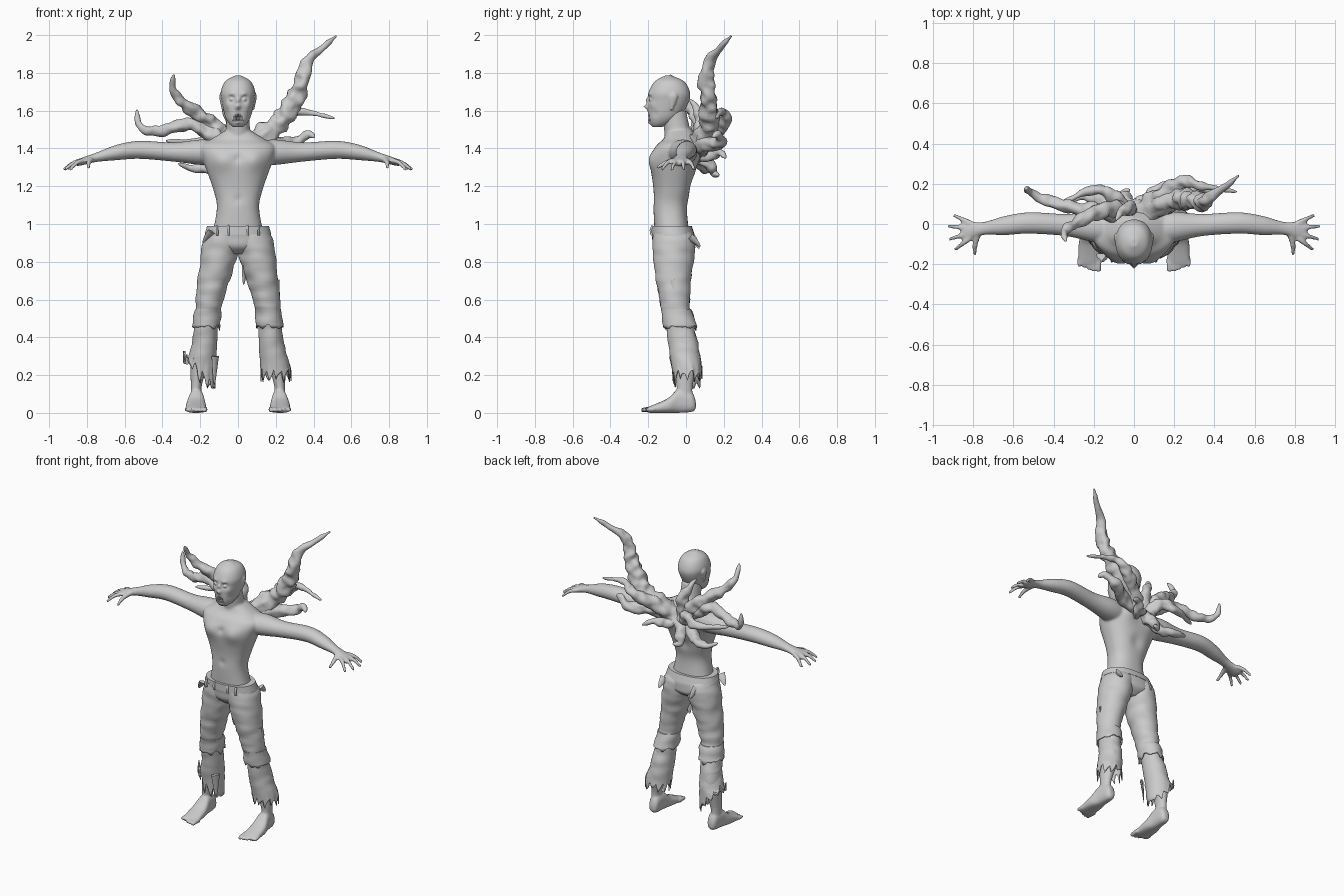
import bpy, bmesh, math
from mathutils import Vector, noise

if "Cube" in bpy.data.objects:
    bpy.data.objects.remove(bpy.data.objects["Cube"])

GREY = bpy.data.materials.new("stone_grey")
GREY.diffuse_color = (0.6, 0.6, 0.6, 1)
GREY.use_nodes = True
GREY.node_tree.nodes["Principled BSDF"].inputs["Base Color"].default_value = GREY.diffuse_color


def spline(rows, k):
    """Catmull-Rom through rows of equal length."""
    out = []
    for i in range(len(rows) - 1):
        quad = [rows[max(0, min(len(rows) - 1, i + j))] for j in (-1, 0, 1, 2)]
        for s in range(k):
            t = s / k
            out.append([0.5 * (2*b + (c-a)*t + (2*a-5*b+4*c-d)*t*t + (3*b-a-3*c+d)*t**3)
                        for a, b, c, d in zip(*quad)])
    return out + [list(rows[-1])]


def skin_rings(bm, rings, cap_end=True):
    loops = [[bm.verts.new(p) for p in r] for r in rings]
    n = len(loops[0])
    for a, b in zip(loops, loops[1:]):
        for i in range(n):
            bm.faces.new((a[i], a[(i+1) % n], b[(i+1) % n], b[i]))
    bm.faces.new(loops[0][::-1])
    if cap_end:
        bm.faces.new(loops[-1])
    return loops


def loft(bm, axis, rows, side=1, n=32, k=8, e=1.0, cap_end=True):
    """Rows: position, min/max on the other two axes (or half width, min/max)."""
    u, v = [i for i in range(3) if i != axis]
    rings = []
    for row in spline(rows, k):
        pos, u0, u1, v0, v1 = row if len(row) == 5 else (row[0], -row[1], *row[1:])
        ring = []
        for i in range(n):
            t = 2 * math.pi * i / n
            c, s = math.cos(t), math.sin(t)
            p = [0, 0, 0]
            p[axis] = pos
            p[u] = (u0+u1)/2 + (u1-u0)/2 * math.copysign(abs(c)**e, c)
            p[v] = (v0+v1)/2 + (v1-v0)/2 * math.copysign(abs(s)**e, s)
            p[0] *= side
            ring.append(p)
        rings.append(ring)
    return skin_rings(bm, rings, cap_end)


def tube(bm, pts, radius, tip=.2, bend=1.0, n=12, k=6, knots=0.0, flat=1.0, side=1):
    """Tube through points, tapering by rule from radius to radius * tip."""
    P = [Vector((p[0]*side, p[1], p[2])) for p in spline(pts, k)]
    ref, rings = None, []
    for i, p in enumerate(P):
        d = (P[min(i+1, len(P)-1)] - P[max(i-1, 0)]).normalized()
        ref = d.orthogonal() if ref is None else ref - d * ref.dot(d)
        ref.normalize()
        w = d.cross(ref)
        r = radius * (tip + (1 - tip) * (1 - i / (len(P) - 1)) ** bend)
        ring = []
        for j in range(n):
            t = 2 * math.pi * j / n
            q = (ref * math.cos(t) + w * math.sin(t) * flat) * r
            ring.append(p + q * (1 + knots * noise.noise((p + q) * 22)))
        rings.append(ring)
    skin_rings(bm, rings)


def push(bm, centre, r, off):
    """Sculpt a soft dent or bump, mirrored in x."""
    for s in ((1, -1) if centre[0] else (1,)):
        c = Vector((centre[0]*s, centre[1], centre[2]))
        for v in bm.verts:
            d = (v.co - c).length / r
            if d < 2.5:
                v.co.y += off * math.exp(-d * d * 1.5)


def finish(name, bm, voxel=0, thick=0):
    bmesh.ops.recalc_face_normals(bm, faces=bm.faces)
    me = bpy.data.meshes.new(name)
    bm.to_mesh(me)
    bm.free()
    me.materials.append(GREY)
    ob = bpy.data.objects.new(name, me)
    bpy.context.collection.objects.link(ob)
    for o in bpy.context.selected_objects:
        o.select_set(False)
    bpy.context.view_layer.objects.active = ob
    ob.select_set(True)
    if voxel:
        m = ob.modifiers.new("blend", 'REMESH')
        m.mode, m.voxel_size, m.use_smooth_shade = 'VOXEL', voxel, True
        m = ob.modifiers.new("soften", 'SMOOTH')
        m.factor, m.iterations = 0.5, 3
        return
    if thick:
        m = ob.modifiers.new("cloth", 'SOLIDIFY')
        m.thickness, m.offset = thick, -1
    bpy.ops.object.shade_smooth_by_angle(angle=math.radians(60))


# Torso with chest, ribs and back muscles
bm = bmesh.new()
loft(bm, 2, [(.93, .14, -.165, .02), (1.08, .112, -.172, .005), (1.18, .13, -.172, .025),
             (1.33, .182, -.187, .062), (1.41, .2, -.16, .07), (1.45, .14, -.12, .058),
             (1.5, .06, -.1, .03)], n=64, e=.85)
push(bm, (.09, -.19, 1.34), .07, -.02)
push(bm, (0, -.19, 1.35), .025, .012)
push(bm, (0, -.18, 1.13), .025, .008)
push(bm, (0, .05, 1.2), .05, -.015)
push(bm, (.1, .06, 1.36), .07, .02)
# Neck
loft(bm, 2, [(1.42, .085, -.11, .05), (1.49, .065, -.115, .025), (1.6, .06, -.13, 0)])
for s in (1, -1):
    # Arms
    loft(bm, 0, [(.1, -.1, .05, 1.31, 1.44), (.2, -.09, .06, 1.313, 1.447), (.34, -.06, .05, 1.33, 1.432),
                 (.52, -.048, .058, 1.345, 1.44), (.64, -.055, .04, 1.338, 1.42), (.75, -.055, .01, 1.328, 1.378),
                 (.84, -.085, .015, 1.308, 1.346), (.862, -.07, .005, 1.31, 1.333)], s)
    # Fingers fan out from the palm, plus thumb
    for i in range(4):
        y0, a, reach = .005 - .025 * i, .45 - .37 * i, (.09, .11, .108, .095)[i]
        path = [(.815 + reach * f * math.cos(a), y0 + reach * f * math.sin(a), 1.337 - .05 * f * f)
                for f in (0, .5, 1)]
        tube(bm, path, .015, .55, side=s)
    tube(bm, [(.775, -.045, 1.343), (.79, -.105, 1.325), (.79, -.155, 1.297)], .018, .45, side=s)
    # Shins
    loft(bm, 2, [(.05, .187, .25, -.05, .042), (.14, .192, .25, -.05, .035), (.32, .145, .25, -.07, .068),
                 (.5, .13, .22, -.09, .02)], s)
    # Feet and toes
    loft(bm, 1, [(.052, .2, .235, .02, .06), (.03, .186, .25, .005, .11), (-.04, .18, .26, 0, .125),
                 (-.1, .17, .275, 0, .075), (-.2, .165, .278, 0, .032)], s, e=.8)
    for i in range(5):
        x, r = .176 + i * .024, .016 - i * .0012
        tube(bm, [(x, -.17, .018), (x, -.205, .018), (x, -.238 + i*i*.0025, .014)], r, .6, .5, side=s)
finish("body", bm, voxel=.0075)

# Head with sculpted face
bm = bmesh.new()
loft(bm, 2, [(1.513, .026, -.178, -.13), (1.535, .05, -.192, -.075), (1.575, .07, -.2, -.025),
             (1.65, .086, -.202, .016), (1.7, .091, -.197, .02), (1.755, .068, -.165, -.01),
             (1.785, .018, -.112, -.075)], n=80, k=10, e=.93)
push(bm, (.034, -.195, 1.662), .02, .022)    # eye sockets
push(bm, (.035, -.195, 1.688), .016, -.008)  # brows
push(bm, (0, -.2, 1.655), .015, -.014)       # nose bridge
push(bm, (0, -.21, 1.62), .016, -.034)       # nose tip
push(bm, (.052, -.17, 1.63), .022, -.008)    # cheekbones
push(bm, (.055, -.16, 1.585), .022, .008)    # hollow cheeks
push(bm, (0, -.2, 1.562), .015, .045)        # open mouth
push(bm, (0, -.195, 1.54), .014, -.012)      # chin
for s in (1, -1):
    # Eyeballs and ears
    loft(bm, 2, [(1.648, .03, .038, -.188, -.18), (1.659, .022, .046, -.198, -.175),
                 (1.67, .03, .038, -.188, -.18)], s, n=12)
    loft(bm, 2, [(1.605, .076, .086, -.085, -.07), (1.67, .08, .099, -.09, -.045),
                 (1.695, .084, .094, -.08, -.055)], s, n=12)
finish("head", bm, voxel=.005)

# Teeth
bm = bmesh.new()
for i in range(-3, 4):
    y = -.196 + abs(i) * .002
    for z, h in ((1.578, -.015), (1.545, .013)):
        tube(bm, [(i*.008, y, z), (i*.008, y - .003, z + h)], .005, .4, n=6, k=2)
finish("teeth", bm)


def tentacle(name, radius, *pts):
    """Knotted limb rooted on the spine, thinning to a point."""
    bm = bmesh.new()
    root = (math.copysign(.02, pts[-1][0]), .05, 1.38)
    tube(bm, [root, *pts], radius, .06, .75, n=20, k=12, knots=.5)
    finish("tentacle_" + name, bm)


# Tentacle limbs growing from the back
tentacle("upper_right", .062, (.2, .12, 1.52), (.3, .12, 1.66), (.345, .11, 1.76), (.36, .12, 1.85),
         (.43, .17, 1.92), (.52, .24, 1.995))
tentacle("middle_right", .05, (.15, .15, 1.49), (.25, .21, 1.55), (.33, .19, 1.595), (.51, .16, 1.56))
tentacle("lower_right", .05, (.17, .1, 1.42), (.3, .18, 1.43), (.37, .17, 1.475), (.405, .14, 1.46))
tentacle("upper_left", .05, (-.1, .08, 1.49), (-.2, .05, 1.575), (-.3, 0, 1.65), (-.345, -.04, 1.72),
         (-.34, -.085, 1.79))
tentacle("middle_left", .05, (-.13, .06, 1.47), (-.26, .07, 1.525), (-.45, .12, 1.49), (-.525, .165, 1.53),
         (-.535, .175, 1.605))
tentacle("lower_left", .042, (-.14, .1, 1.3), (-.24, .14, 1.295), (-.315, .11, 1.32))
tentacle("back_left", .05, (-.1, .13, 1.45), (-.2, .17, 1.43), (-.38, .09, 1.44))
tentacle("back_right", .045, (.06, .12, 1.36), (.12, .18, 1.38), (.18, .21, 1.35))
tentacle("spine_low", .05, (-.04, .11, 1.33), (-.06, .15, 1.27), (-.02, .17, 1.26))
tentacle("spine_high", .045, (-.03, .08, 1.53), (-.06, .06, 1.6), (-.09, .02, 1.66))

# Trousers: hips, then each leg with a ragged flared hem
bm = bmesh.new()
loft(bm, 2, [(.84, .05, -.13, 0), (.88, .15, -.168, .045), (.94, .175, -.18, .042),
             (.985, .162, -.18, .025)], n=48, e=.9)
for s in (1, -1):
    loops = loft(bm, 2, [(.96, -.01, .165, -.172, .025), (.9, -.015, .187, -.177, .05), (.76, .025, .206, -.165, .034),
                         (.6, .077, .222, -.14, .02), (.48, .104, .23, -.11, .036), (.34, .112, .25, -.09, .068),
                         (.21, .12, .285, -.07, .085)], s, n=48, k=9, cap_end=False)
    for k, loop in enumerate(loops[-8:]):
        for i, v in enumerate(loop):
            drop = .04 * noise.noise((i * .37, s * 5, 0)) + .03 * (i % 4 - 1.5) / 1.5
            drop += (-.1 * math.cos(math.pi - 2 * math.pi * i / 48) - .005 if s < 0 else -.01)
            v.co.z += max(drop, -.08) * (k / 7) ** 2
    # Torn knee cuff
    cuff = loft(bm, 2, [(.55, .088, .228, -.13, .03), (.455, .093, .242, -.122, .056)],
                s, n=36, k=6, cap_end=False)
    for i, v in enumerate(cuff[-1]):
        v.co.z += .03 * noise.noise((i * .4, s * 3, 1))
# Cloth folds
for v in bm.verts:
    fold = noise.noise(Vector((v.co.x * 9, v.co.y * 9, v.co.z * 24)))
    v.co += Vector((v.co.x - math.copysign(.13, v.co.x), v.co.y + .05, 0)).normalized() * fold * .008
finish("trousers", bm, thick=.005)

# Waistband, belt loops and hanging rags
bm = bmesh.new()
loft(bm, 2, [(.945, .176, -.185, .045), (.99, .164, -.185, .03)], n=48, k=5, e=.9)
for x in (-.11, -.05, .05, .11):
    tube(bm, [(x, -.18, .94), (x, -.187, .965), (x, -.178, .992)], .008, .9, n=6, k=2, flat=.6)
for x, y, z, dx, dy, drop in ((-.14, -.17, .96, -.045, .02, .06), (.15, .02, .93, 0, .055, .05),
                              (-.1, .03, .93, .02, .04, .06), (.04, -.09, .78, -.01, .01, .1),
                              (.2, -.08, .7, .013, .01, .1), (-.12, -.07, .3, -.005, .015, .15)):
    tube(bm, [(x, y, z), (x + dx*.6, y + dy*.6, z - drop*.5), (x + dx, y + dy, z - drop)],
         .028, .1, .8, n=8, k=3, flat=.35)
finish("waistband_and_rags", bm)
